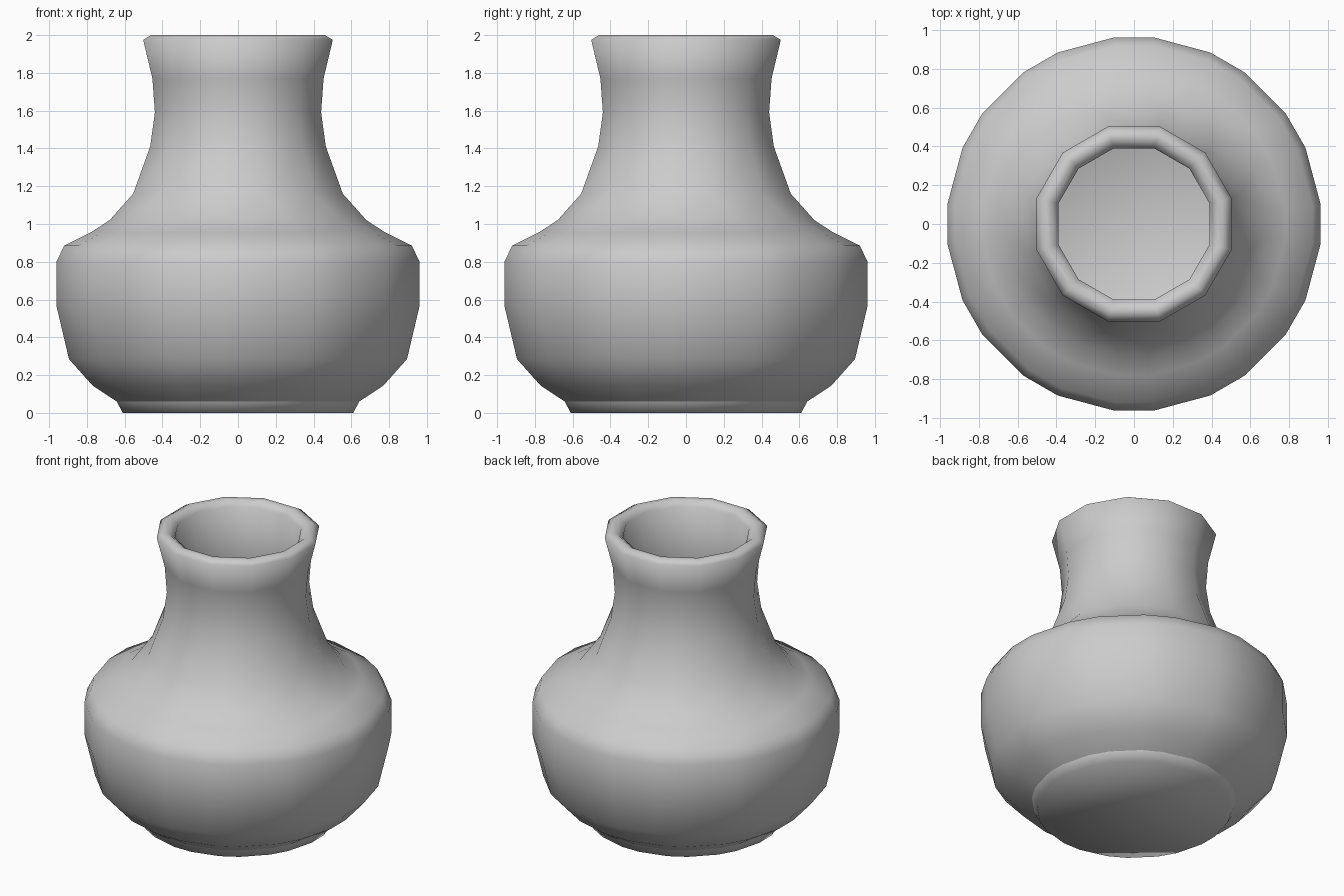
import bpy, bmesh, math

if "Cube" in bpy.data.objects:
    bpy.data.objects.remove(bpy.data.objects["Cube"])

# Silhouette points: (half width, height, split angle).
# Split 0 gives a 12-sided ring, split 9 a ring of 24 uneven sides.
outside = [
    (0.61, 0.0, 9), (0.642, 0.06, 9), (0.77, 0.145, 9), (0.895, 0.285, 9),
    (0.962, 0.57, 9), (0.962, 0.80, 9), (0.92, 0.885, 9), (0.78, 0.955, 9),
    (0.68, 1.02, 9), (0.555, 1.16, 0), (0.465, 1.41, 0), (0.44, 1.59, 0),
    (0.453, 1.77, 0), (0.502, 1.975, 0), (0.46, 2.0, 0)]
inside = [
    (0.43, 1.998, 0), (0.39, 1.965, 0), (0.39, 1.59, 0), (0.41, 1.41, 0),
    (0.50, 1.14, 0), (0.64, 0.98, 9), (0.86, 0.84, 9), (0.90, 0.78, 9),
    (0.90, 0.57, 9), (0.83, 0.31, 9), (0.70, 0.18, 9), (0.58, 0.06, 9)]


def add_ring(bm, width, z, split):
    radius = width / math.cos(math.radians(15 - split))
    ring = []
    for k in range(12):
        for side in (-1, 1):
            a = math.radians(15 + 30 * k + side * split)
            ring.append(bm.verts.new((radius * math.cos(a), radius * math.sin(a), z)))
    return ring


def bridge(bm, a, b):
    n = len(a)
    for i in range(n):
        j = (i + 1) % n
        bm.faces.new((a[i], a[j], b[j], b[i]))


# Vase: flat base, foot, outer wall, rim and hollow inside in one profile
bm = bmesh.new()
rings = [add_ring(bm, *p) for p in outside + inside]
for lower, upper in zip(rings, rings[1:]):
    bridge(bm, lower, upper)
bm.faces.new(list(reversed(rings[0])))
bm.faces.new(rings[-1])
bmesh.ops.remove_doubles(bm, verts=bm.verts, dist=0.0005)
bmesh.ops.recalc_face_normals(bm, faces=bm.faces)

# Smooth everywhere, with one crease where the foot meets the body
for face in bm.faces:
    face.smooth = True
for edge in bm.edges:
    on_foot = all(abs(v.co.z - 0.06) < 0.001 and v.co.xy.length > 0.62 for v in edge.verts)
    edge.smooth = not on_foot

mesh = bpy.data.meshes.new("vase")
bm.to_mesh(mesh)
bm.free()
vase = bpy.data.objects.new("vase", mesh)
bpy.context.collection.objects.link(vase)
